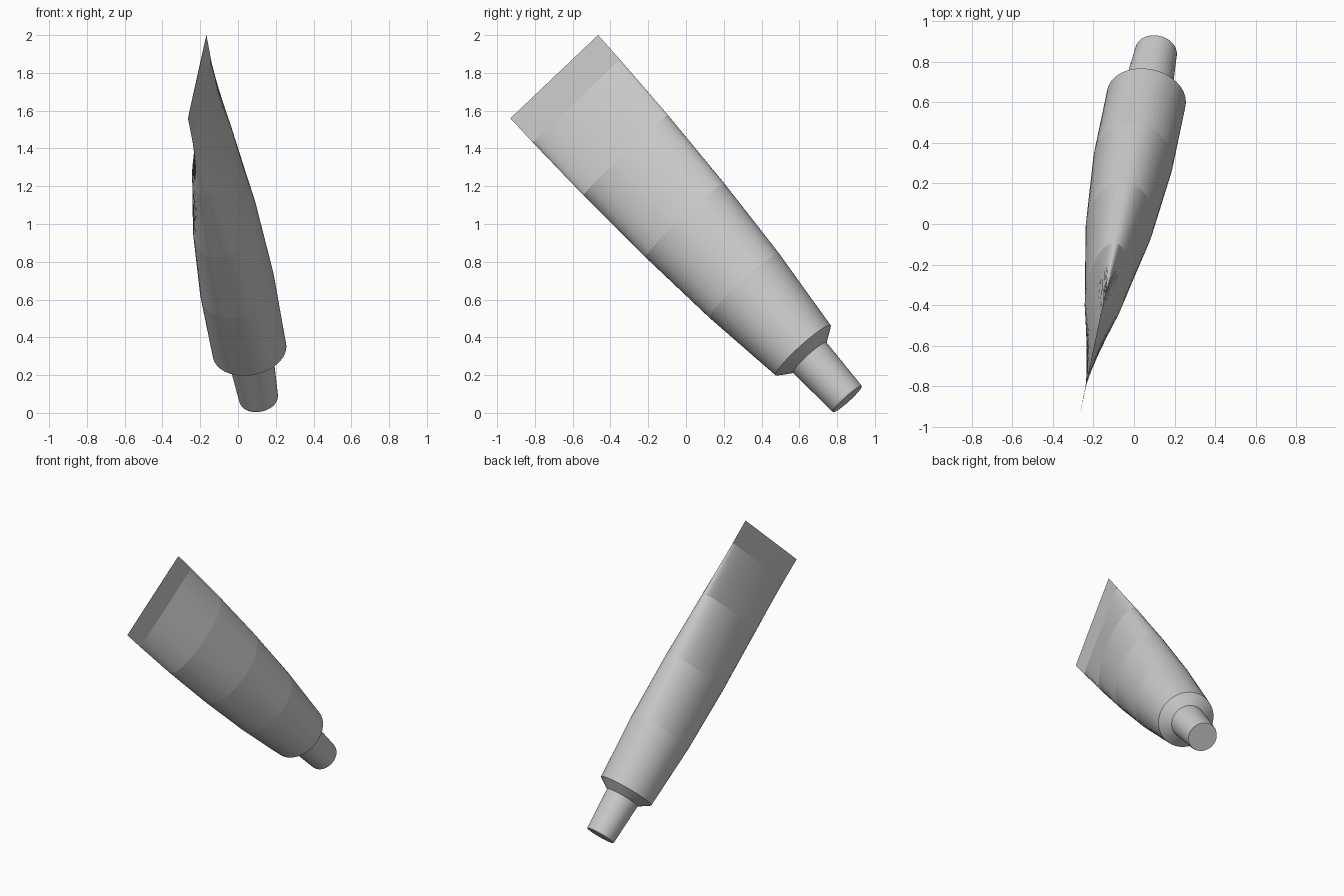
import bpy, bmesh, math
from mathutils import Vector, Matrix

if "Cube" in bpy.data.objects:
    bpy.data.objects.remove(bpy.data.objects["Cube"])

# Tube frame: axis runs from the cap end up to the crimp
CAP = Vector((0.11, 0.855, 0.073))
CRIMP = Vector((-0.216, -0.6975, 1.78))
axis = (CRIMP - CAP).normalized()
wide = Vector((0.098, 0.465, 0.44))
wide = (wide - axis * wide.dot(axis)).normalized()
thin = axis.cross(wide)
FRAME = Matrix.Translation(CAP) @ Matrix((wide, thin, axis)).transposed().to_4x4()
LENGTH = (CRIMP - CAP).length


def loft(name, rows, sides=64, cap_start=True, cap_end=True):
    """Loft elliptical rings given as (distance, half width, half thickness)."""
    bm = bmesh.new()
    rings = []
    for t, w, d in rows:
        rings.append([bm.verts.new((w * math.cos(a), d * math.sin(a), t))
                      for a in (2 * math.pi * i / sides for i in range(sides))])
    for low, high in zip(rings, rings[1:]):
        for i in range(sides):
            j = (i + 1) % sides
            bm.faces.new((low[i], low[j], high[j], high[i]))
    if cap_start:
        bm.faces.new(rings[0][::-1])
    if cap_end:
        bm.faces.new(rings[-1])
    mesh = bpy.data.meshes.new(name)
    bm.to_mesh(mesh)
    bm.free()
    obj = bpy.data.objects.new(name, mesh)
    obj.matrix_world = FRAME
    bpy.context.collection.objects.link(obj)
    return obj


# Tapered screw cap with a slightly eased rim
loft("cap", [(0, 0.101, 0.101), (0.01, 0.104, 0.104), (0.30, 0.12, 0.12)],
     cap_end=False)

# Conical shoulder between cap and body
loft("shoulder", [(0.30, 0.12, 0.12), (0.352, 0.197, 0.197)],
     cap_start=False, cap_end=False)

# Body flattening from a circle to a thin line
loft("tube_body", [(0.352, 0.197, 0.197), (0.82, 0.252, 0.197),
                   (1.29, 0.288, 0.166), (1.76, 0.312, 0.098),
                   (2.155, 0.322, 0.002)], cap_start=False, cap_end=False)

# Flat crimped end
loft("crimp", [(2.155, 0.322, 0.002), (LENGTH, 0.324, 0.001)], cap_start=False)
